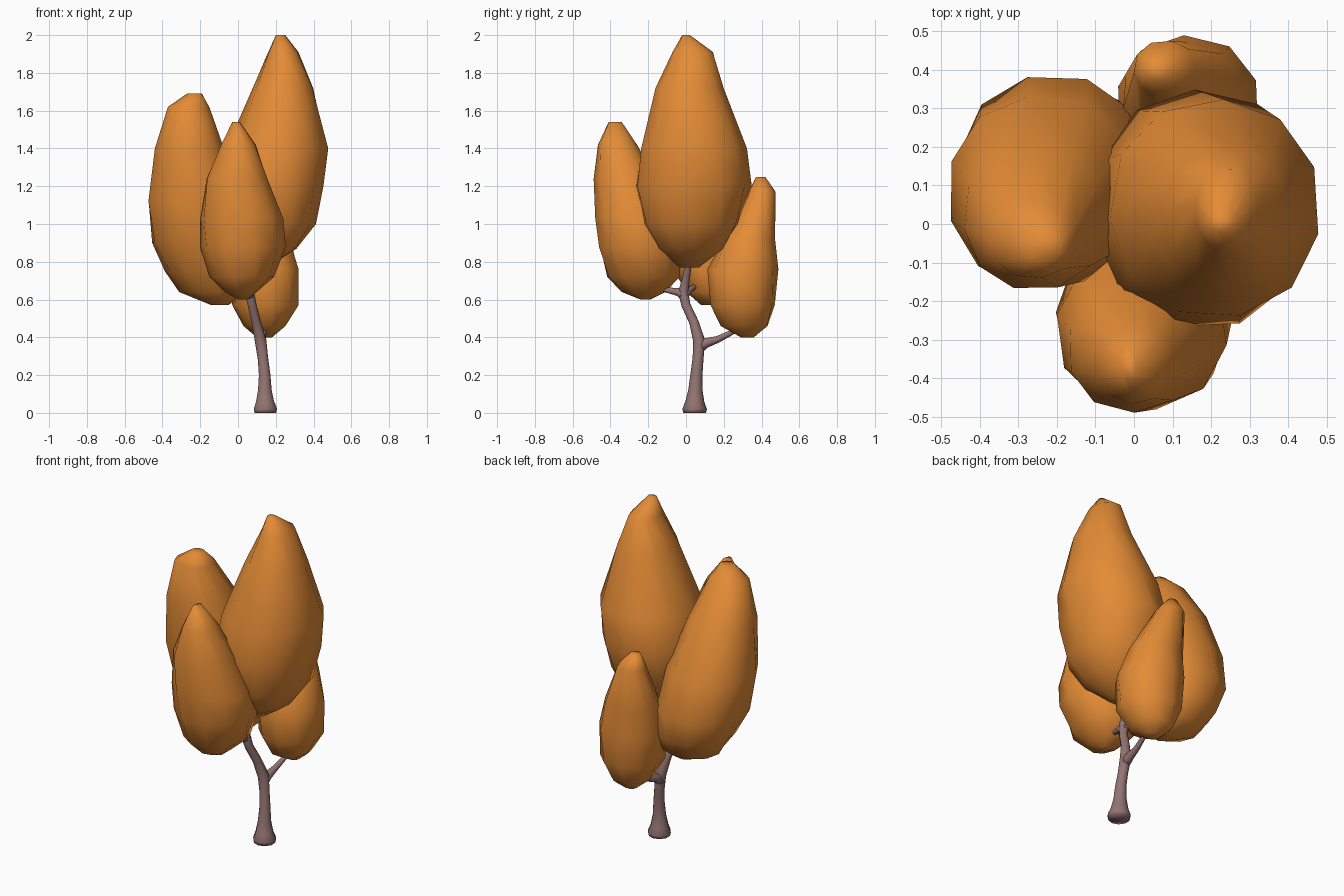
import bpy, bmesh, math
from mathutils import Vector


def material(name, rgb):
    m = bpy.data.materials.new(name)
    m.diffuse_color = (*rgb, 1)
    return m


leaf = material("autumn orange", (0.77, 0.26, 0.036))
bark = material("mauve bark", (0.29, 0.175, 0.165))


def loft(name, rings, mat):
    """Skin a list of equal-length point rings, cap both ends, shade smooth."""
    bm = bmesh.new()
    vs = [[bm.verts.new(p) for p in r] for r in rings]
    n = len(vs[0])
    for a, b in zip(vs, vs[1:]):
        for i in range(n):
            j = (i + 1) % n
            bm.faces.new((a[i], a[j], b[j], b[i]))
    bm.faces.new(vs[0])
    bm.faces.new(vs[-1])
    bmesh.ops.recalc_face_normals(bm, faces=bm.faces)
    me = bpy.data.meshes.new(name)
    bm.to_mesh(me)
    bm.free()
    me.materials.append(mat)
    me.polygons.foreach_set("use_smooth", [True] * len(me.polygons))
    ob = bpy.data.objects.new(name, me)
    bpy.context.collection.objects.link(ob)
    return ob


def crown(name, levels, sides=11, turn=0.0, square=0.93):
    """Leaf clump from levels of (z, x min, x max, y min, y max)."""
    rings = []
    for k, (z, x0, x1, y0, y1) in enumerate(levels):
        ring = []
        for i in range(sides):
            a = math.tau * i / sides + turn + 0.12 * k
            c, s = (math.copysign(abs(t) ** square, t)
                    for t in (math.cos(a), math.sin(a)))
            ring.append(((x0 + x1) / 2 + c * (x1 - x0) * 0.506,
                         (y0 + y1) / 2 + s * (y1 - y0) * 0.506, z))
        rings.append(ring)
    return loft(name, rings, leaf)


def limb(name, path, sides=10):
    """Tapered branch along (x, y, z, radius) points."""
    pts = [Vector(p[:3]) for p in path]
    rings = []
    for k, p in enumerate(pts):
        d = (pts[min(k + 1, len(pts) - 1)] - pts[max(k - 1, 0)]).normalized()
        if k == 0 and p.z < 0.01:
            d = Vector((0, 0, 1))
        ref = Vector((1, 0, 0)) if abs(d.x) < 0.8 else Vector((0, 1, 0))
        u = d.cross(ref).normalized()
        v = d.cross(u)
        r = path[k][3]
        rings.append([p + r * (math.cos(math.tau * i / sides) * u +
                               math.sin(math.tau * i / sides) * v)
                      for i in range(sides)])
    return loft(name, rings, bark)


# Leaf clumps
crown("tall_crown", [
    (2.00, .20, .25, -.02, .02), (1.91, .16, .32, -.07, .145),
    (1.72, .08, .40, -.16, .20), (1.40, -.06, .48, -.24, .32),
    (1.20, -.10, .45, -.27, .345), (1.00, -.06, .41, -.23, .28),
    (0.87, .01, .31, -.16, .20), (0.77, .06, .16, -.03, .07)])
crown("left_crown", [
    (1.69, -.27, -.19, -.10, -.02), (1.62, -.37, -.15, -.14, .06),
    (1.40, -.44, -.075, -.17, .21), (1.12, -.48, .01, -.165, .33),
    (0.90, -.455, .04, -.13, .385), (0.75, -.385, .05, -.06, .36),
    (0.64, -.31, .03, .0, .29), (0.57, -.14, -.05, .08, .18)], 11, 0.2)
crown("front_crown", [
    (1.54, -.03, .01, -.41, -.34), (1.42, -.09, .095, -.465, -.26),
    (1.24, -.17, .16, -.487, -.16), (1.03, -.20, .24, -.48, -.07),
    (0.88, -.20, .25, -.465, -.02), (0.72, -.15, .19, -.42, -.03),
    (0.64, -.07, .10, -.34, -.11), (0.60, .0, .05, -.24, -.19)], 10, 0.1)
crown("back_crown", [
    (1.25, .03, .09, .37, .42), (1.17, .0, .16, .33, .475),
    (0.92, -.03, .28, .20, .47), (0.76, -.045, .325, .115, .487),
    (0.57, -.03, .32, .13, .47), (0.46, .03, .25, .18, .435),
    (0.40, .10, .18, .29, .36)], 10)

# Trunk with flared foot, then side branches
limb("trunk", [
    (.145, .046, .0, .060), (.145, .046, .02, .065), (.143, .047, .06, .050),
    (.142, .05, .12, .038), (.141, .055, .20, .032), (.132, .064, .29, .029),
    (.120, .070, .38, .032), (.097, .042, .48, .025), (.075, .0, .57, .024),
    (.06, -.015, .64, .027), (.07, .0, .71, .020), (.10, .015, .80, .017),
    (.13, .02, .90, .012)])
limb("back_branch", [
    (.122, .065, .34, .028), (.124, .105, .37, .026), (.128, .17, .39, .018),
    (.138, .24, .425, .014), (.15, .31, .47, .011)])
limb("front_branch", [
    (.065, .0, .61, .026), (.058, -.04, .64, .022), (.045, -.10, .65, .014),
    (.03, -.17, .665, .011), (.025, -.24, .69, .009)])
limb("left_branch", [
    (.065, -.01, .62, .026), (.03, .015, .65, .018),
    (-.02, .05, .67, .013), (-.10, .10, .70, .010)])
